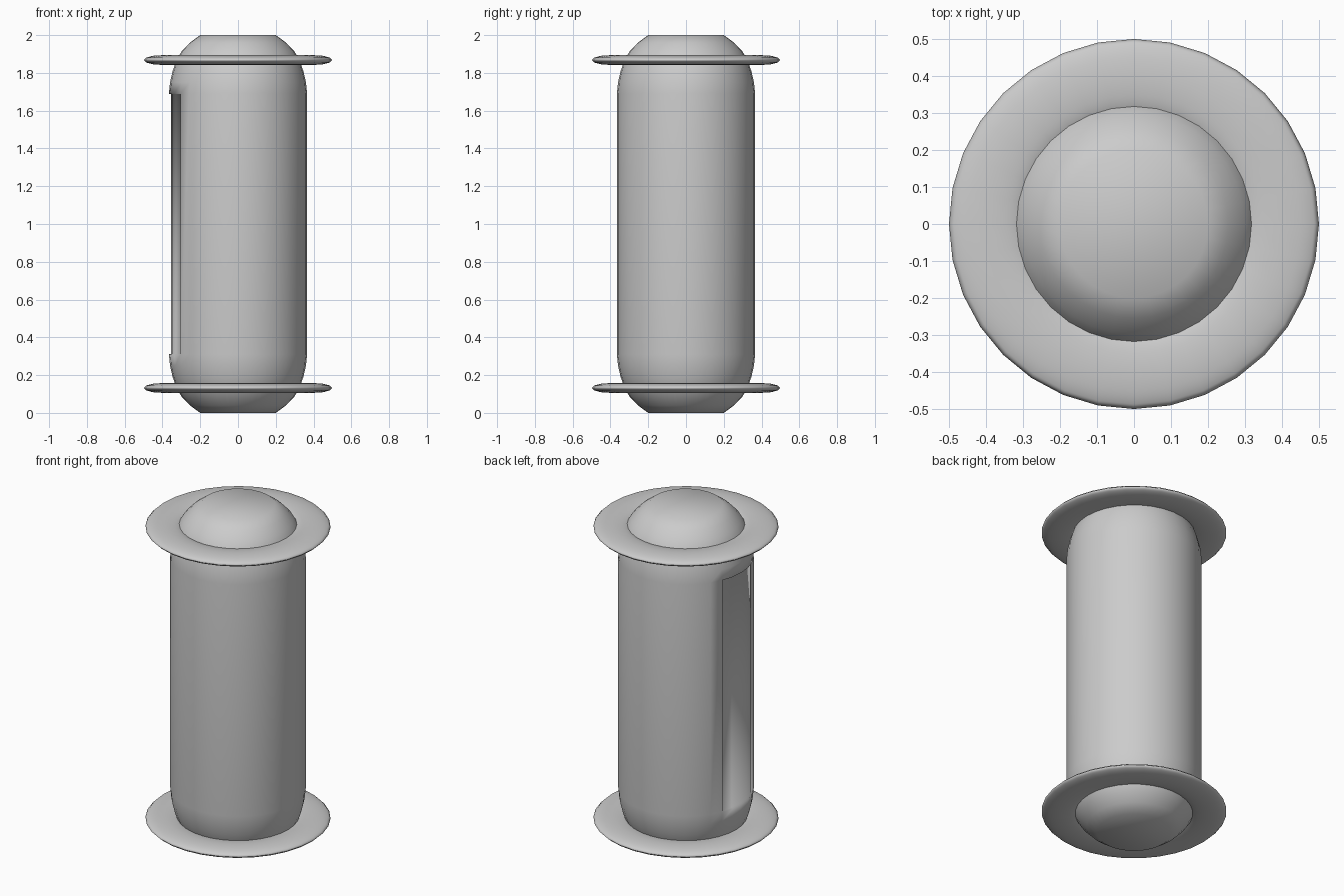
import bpy, bmesh, math

if "Cube" in bpy.data.objects:
    bpy.data.objects.remove(bpy.data.objects["Cube"])

SIDES = 32


def finish(bm, name):
    bmesh.ops.recalc_face_normals(bm, faces=bm.faces[:])
    for f in bm.faces:
        f.smooth = True
    mesh = bpy.data.meshes.new(name)
    bm.to_mesh(mesh)
    bm.free()
    ob = bpy.data.objects.new(name, mesh)
    bpy.context.collection.objects.link(ob)
    return ob


# Body: mirrored profile (radius, height) spun into a capsule with flat tips
lower = [(0.2, 0.0), (0.255, 0.04), (0.298, 0.085), (0.325, 0.13),
         (0.346, 0.19), (0.36, 0.25), (0.366, 0.31)]
profile = lower + [(r, 2 - z) for r, z in reversed(lower)]
bm = bmesh.new()
rings = []
for r, z in profile:
    rings.append([bm.verts.new((r * math.cos(math.tau * i / SIDES),
                                r * math.sin(math.tau * i / SIDES), z))
                  for i in range(SIDES)])
for a, b in zip(rings, rings[1:]):
    for i in range(SIDES):
        j = (i + 1) % SIDES
        bm.faces.new((a[i], a[j], b[j], b[i]))
bm.faces.new(rings[0][::-1])
bm.faces.new(rings[-1])
bmesh.ops.recalc_face_normals(bm, faces=bm.faces[:])

# Shallow sunken panel on the left side
panel = []
for f in bm.faces:
    c = f.calc_center_median()
    angle = math.degrees(math.atan2(c.y, c.x)) % 360
    if abs(c.z - 1) < 0.1 and 157 < angle < 214:
        panel.append(f)
bmesh.ops.inset_region(bm, faces=panel, thickness=0.003, depth=-0.01,
                       use_even_offset=True)
finish(bm, "capsule_body")


# Flanges: flattened rings around both ends
def flange(name, z):
    bpy.ops.mesh.primitive_torus_add(major_segments=SIDES, minor_segments=12,
                                     major_radius=0.4, minor_radius=0.1,
                                     location=(0, 0, z))
    ob = bpy.context.object
    ob.name = name
    ob.scale.z = 0.26
    bpy.ops.object.shade_smooth()


flange("lower_flange", 0.132)
flange("upper_flange", 1.868)
